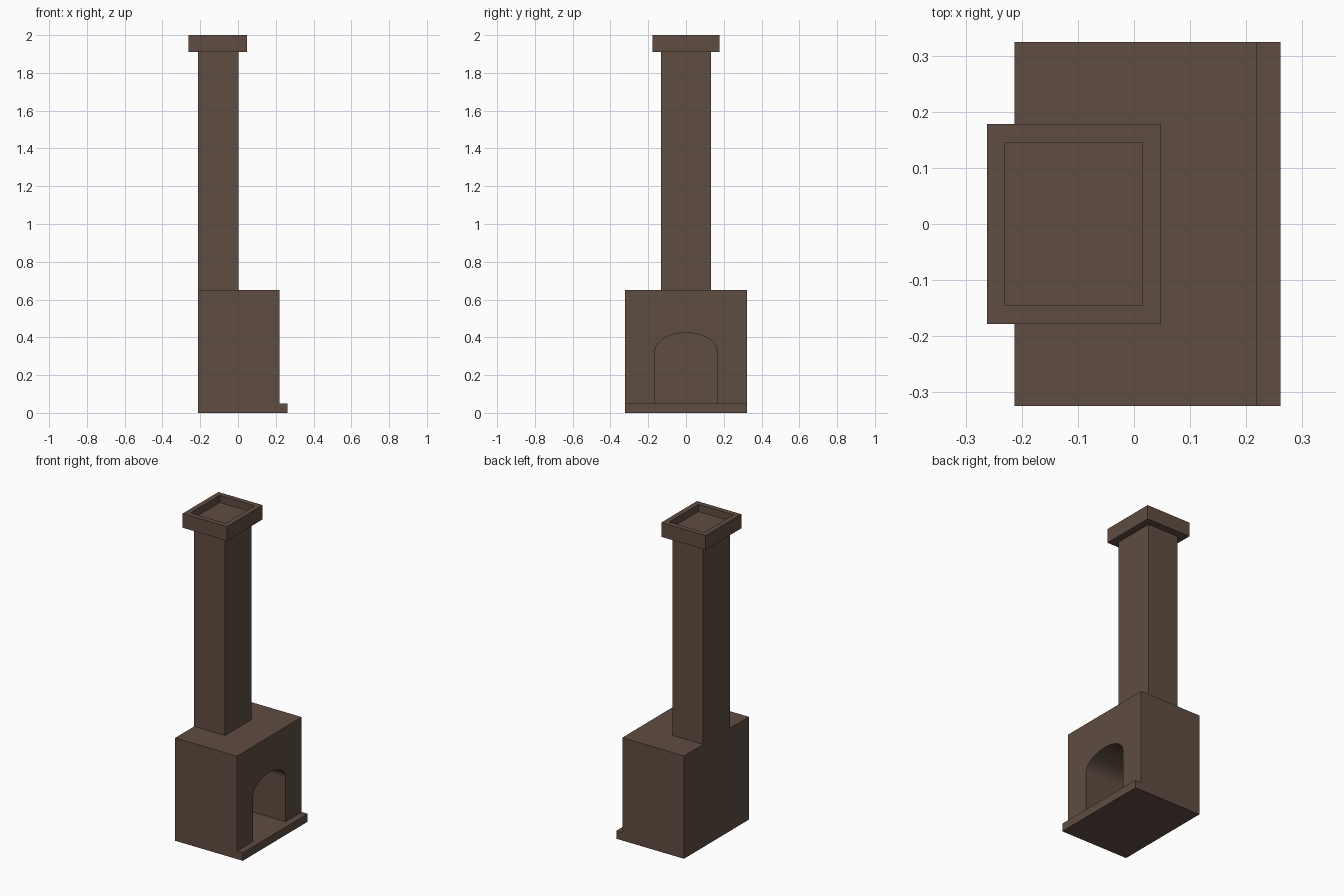
import bpy, bmesh, math

if "Cube" in bpy.data.objects:
    bpy.data.objects.remove(bpy.data.objects["Cube"])

brick = bpy.data.materials.new("brown brick")
brick.diffuse_color = (0.115, 0.075, 0.054, 1)
brick.use_nodes = True
brick.node_tree.nodes["Principled BSDF"].inputs["Base Color"].default_value = brick.diffuse_color


def finish(name, bm):
    bmesh.ops.recalc_face_normals(bm, faces=bm.faces[:])
    me = bpy.data.meshes.new(name)
    bm.to_mesh(me)
    bm.free()
    me.materials.append(brick)
    ob = bpy.data.objects.new(name, me)
    bpy.context.collection.objects.link(ob)
    return ob


def box(name, x0, x1, half_y, z0, z1, rim=0, depth=0):
    """Box centred on y; an optional rim sinks the top face."""
    bm = bmesh.new()
    bmesh.ops.create_cube(bm, size=1)
    for v in bm.verts:
        v.co = ((x0 + x1) / 2 + v.co.x * (x1 - x0), v.co.y * 2 * half_y,
                (z0 + z1) / 2 + v.co.z * (z1 - z0))
    if rim:
        bm.normal_update()
        top = max(bm.faces, key=lambda f: f.calc_center_median().z)
        bmesh.ops.inset_region(bm, faces=[top], thickness=rim)
        low = bmesh.ops.extrude_discrete_faces(bm, faces=[top])["faces"][0]
        for v in low.verts:
            v.co.z -= depth
    return finish(name, bm)


# Hearth slab, fire box, chimney shaft and hollow cap
box("hearth", -0.213, 0.261, 0.324, 0, 0.05)
body = box("fire_box", -0.213, 0.219, 0.324, 0.05, 0.65)
box("chimney", -0.213, 0.003, 0.133, 0.65, 1.91)
box("chimney_cap", -0.262, 0.048, 0.178, 1.91, 2.0, rim=0.046, depth=0.045)

# Arched opening cut into the +x side of the fire box
bm = bmesh.new()
n = 24
profile = [(-0.163, 0.0), (0.163, 0.0)]
profile += [(0.163 * math.cos(math.pi * i / n), 0.33 + 0.094 * math.sin(math.pi * i / n))
            for i in range(n + 1)]
face = bm.faces.new([bm.verts.new((-0.14, y, z)) for y, z in profile])
ext = bmesh.ops.extrude_face_region(bm, geom=[face])["geom"]
for v in ext:
    if isinstance(v, bmesh.types.BMVert):
        v.co.x = 0.3
cutter = finish("opening_cutter", bm)
cutter.hide_render = True

mod = body.modifiers.new("opening", "BOOLEAN")
mod.operation = "DIFFERENCE"
mod.solver = "EXACT"
mod.object = cutter
bpy.context.view_layer.objects.active = body
bpy.ops.object.modifier_apply(modifier=mod.name)
bpy.data.objects.remove(cutter)
